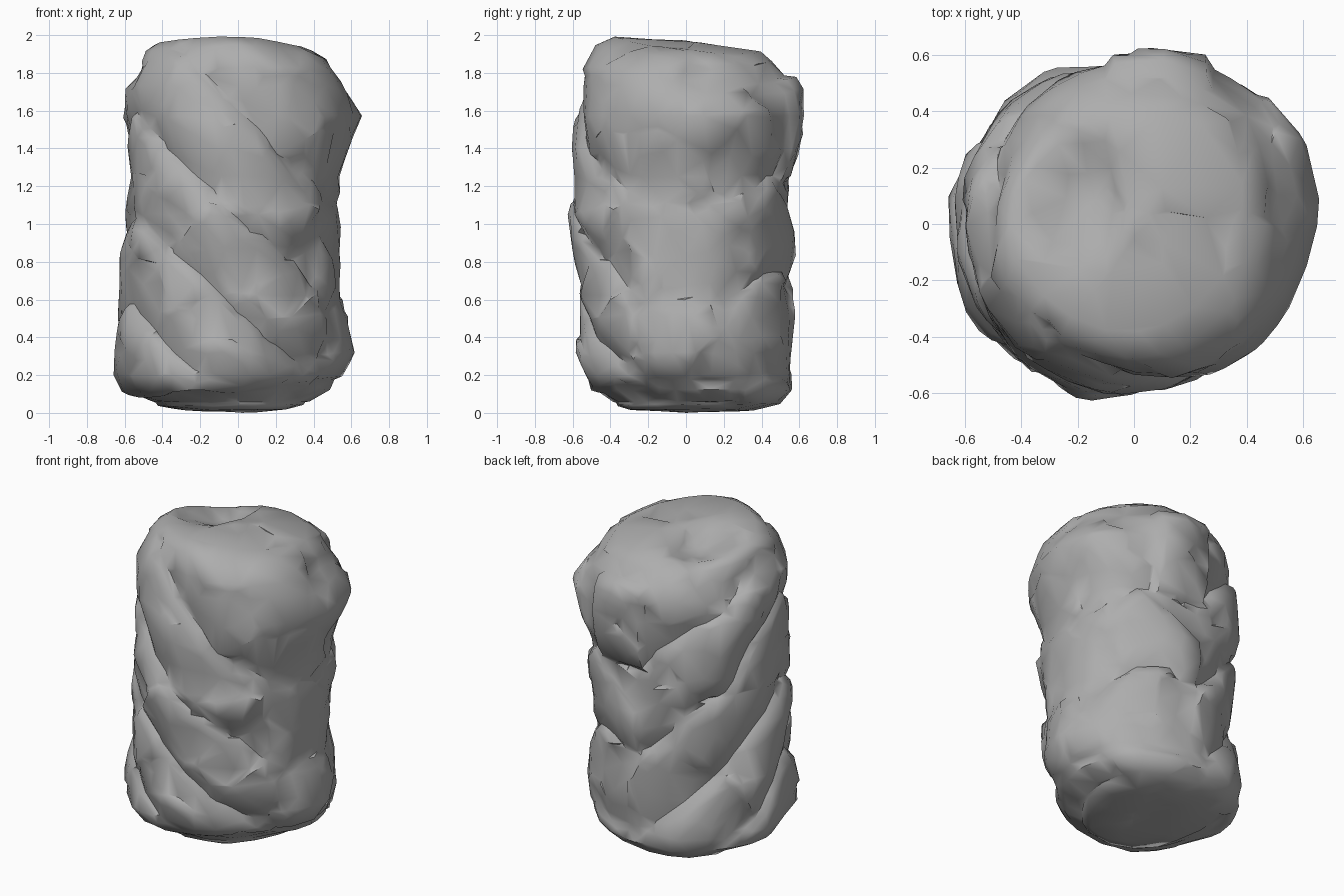
import bpy, bmesh, math
from mathutils import Vector, noise

cube = bpy.data.objects.get("Cube")
if cube:
    bpy.data.objects.remove(cube)

SIDES = 152

# Profile: height, then reach in eight directions, counter-clockwise from +x
PROFILE = [
    (0, *[0] * 8),
    (.015, .26, .3, .36, .36, .28, .28, .3, .26),
    (.05, .36, .47, .49, .55, .46, .46, .38, .33),
    (.12, .49, .54, .55, .62, .6, .58, .48, .42),
    (.2, .56, .57, .56, .63, .65, .64, .53, .47),
    (.32, .61, .57, .56, .61, .66, .64, .56, .5),
    (.6, .56, .55, .55, .57, .64, .62, .57, .54),
    (.85, .54, .55, .57, .57, .62, .61, .58, .53),
    (1.05, .54, .57, .54, .6, .59, .63, .61, .55),
    (1.25, .53, .58, .54, .61, .56, .61, .59, .57),
    (1.4, .58, .61, .56, .61, .59, .6, .6, .59),
    (1.57, .65, .64, .58, .6, .61, .61, .58, .61),
    (1.72, .58, .6, .58, .55, .6, .59, .55, .58),
    (1.8, .53, .55, .53, .51, .53, .55, .53, .55),
    (1.9, .47, .5, .45, .45, .5, .48, .47, .45),
    (1.95, .38, .42, .4, .39, .44, .4, .38, .36),
    (1.97, *[0] * 8),
]


def clamp(v):
    return max(0.0, min(1.0, v))


def ring(row):
    """Closed smooth ring through the eight reaches of a profile row."""
    z, reach = row[0], row[1:]
    points = []
    for i in range(SIDES):
        k, t = divmod(8 * i / SIDES, 1)
        a, b, c, d = (reach[(int(k) + j) % 8] for j in (-1, 0, 1, 2))
        r = b + t / 2 * (c - a + t * (2*a - 5*b + 4*c - d + t * (3*b - a - 3*c + d)))
        angle = math.tau * i / SIDES
        points.append(Vector((r * math.cos(angle), r * math.sin(angle), z)))
    return points


def crown(x, y):
    """Tilt of the top and the stepped hollow in it."""
    hollow = math.exp(-(x + .18) ** 2 / .03 - (y - .12) ** 2 / .035)
    step = clamp((-.02 - x - .2 * abs(y - .1)) / .04)
    return -.1 * y - .12 * max(0, x - .1) - .09 * hollow * step


def strata(p):
    """Rounded tilted beds with creases between them, falling away at the back."""
    wobble = .06 * noise.noise(p * 2.5) + .03 * noise.noise(p * 7)
    back = clamp((p.y + .2) / .5) * clamp((.35 - p.x) / .4)
    s = p.z + .9 * p.x + wobble + .4 * back
    t = (s - .53) / .52
    if t > 2:
        depth = -.05 * clamp(1 - (t - 2) / .6) ** 2
    elif t % 1 < .5:
        depth = -.05 * (1 - 2 * (t % 1)) ** 2
    else:
        depth = -.03 * (2 * (t % 1) - 1) ** 5
    side = .3 + .7 * clamp((.55 - p.x) / .25)
    fade = clamp((1.93 - p.z) / .15) * clamp((p.z - .12) / .1)
    return depth * side * fade


def back_slab(p):
    """Upright slab standing proud at the upper back."""
    if p.y < .3:
        return 0
    across = clamp((p.x + .1) / .03) * clamp((.28 - p.x) / .03)
    return .04 * across * clamp((p.z - 1.22) / .03) * clamp((1.81 - p.z) / .03)


def fracture(p):
    """Tilted cells that give broken faces and cracks."""
    q = p * 2.6 + noise.noise_vector(p * 4) * .2
    seed = noise.voronoi(q)[1][0]
    tilt = noise.noise_vector(seed * 5.3)
    return .04 * tilt.dot(q - seed) + .01 * noise.noise(seed * 3.7)


def undercut(p):
    """Shallow recess beneath the lowest bed."""
    edge = .13 + .08 * p.x + .03 * noise.noise(p * 5)
    return -.015 if .04 < p.z < edge and p.y < .3 else 0


# Column body: dense loft
bm = bmesh.new()
rings = []
for low, high in zip(PROFILE, PROFILE[1:]):
    span = max(abs(a - b) for a, b in zip(low, high))
    steps = max(2, int(span / .018))
    for j in range(steps):
        t = j / steps
        rings.append(ring([a + (b - a) * t for a, b in zip(low, high)]))
rings.append(ring(PROFILE[-1]))
rows = [[bm.verts.new(p) for p in pts] for pts in rings]
for a, b in zip(rows, rows[1:]):
    for i in range(SIDES):
        n = (i + 1) % SIDES
        bm.faces.new((a[i], a[n], b[n], b[i]))
bmesh.ops.remove_doubles(bm, verts=bm.verts, dist=.0004)
bm.normal_update()

# Break the surface into beds, cells and ledges, calmer at both ends
moves = []
for v in bm.verts:
    p = v.co.copy()
    calm = .25 + .75 * clamp(p.z / .12) * clamp((1.96 - p.z) / .1)
    h = strata(p) + undercut(p) + back_slab(p)
    h += calm * (fracture(p) + .015 * noise.noise(p * 5))
    lift = crown(p.x, p.y) * clamp((p.z - 1.6) / .35)
    moves.append(p + v.normal * h + Vector((0, 0, lift)))
for v, p in zip(bm.verts, moves):
    v.co = p

mesh = bpy.data.meshes.new("rock_column")
bm.to_mesh(mesh)
bm.free()
rock = bpy.data.objects.new("rock_column", mesh)
bpy.context.collection.objects.link(rock)

# Stone colour
stone = bpy.data.materials.new("grey_stone")
stone.use_nodes = True
grey = (.42, .42, .42, 1)
stone.diffuse_color = grey
stone.node_tree.nodes["Principled BSDF"].inputs["Base Color"].default_value = grey
mesh.materials.append(stone)

# Chiselled facets
bpy.ops.object.select_all(action='DESELECT')
rock.select_set(True)
bpy.context.view_layer.objects.active = rock
facets = rock.modifiers.new("facets", 'DECIMATE')
facets.ratio = .05
bpy.ops.object.modifier_apply(modifier=facets.name)
bpy.ops.object.shade_smooth_by_angle(angle=math.radians(50))
